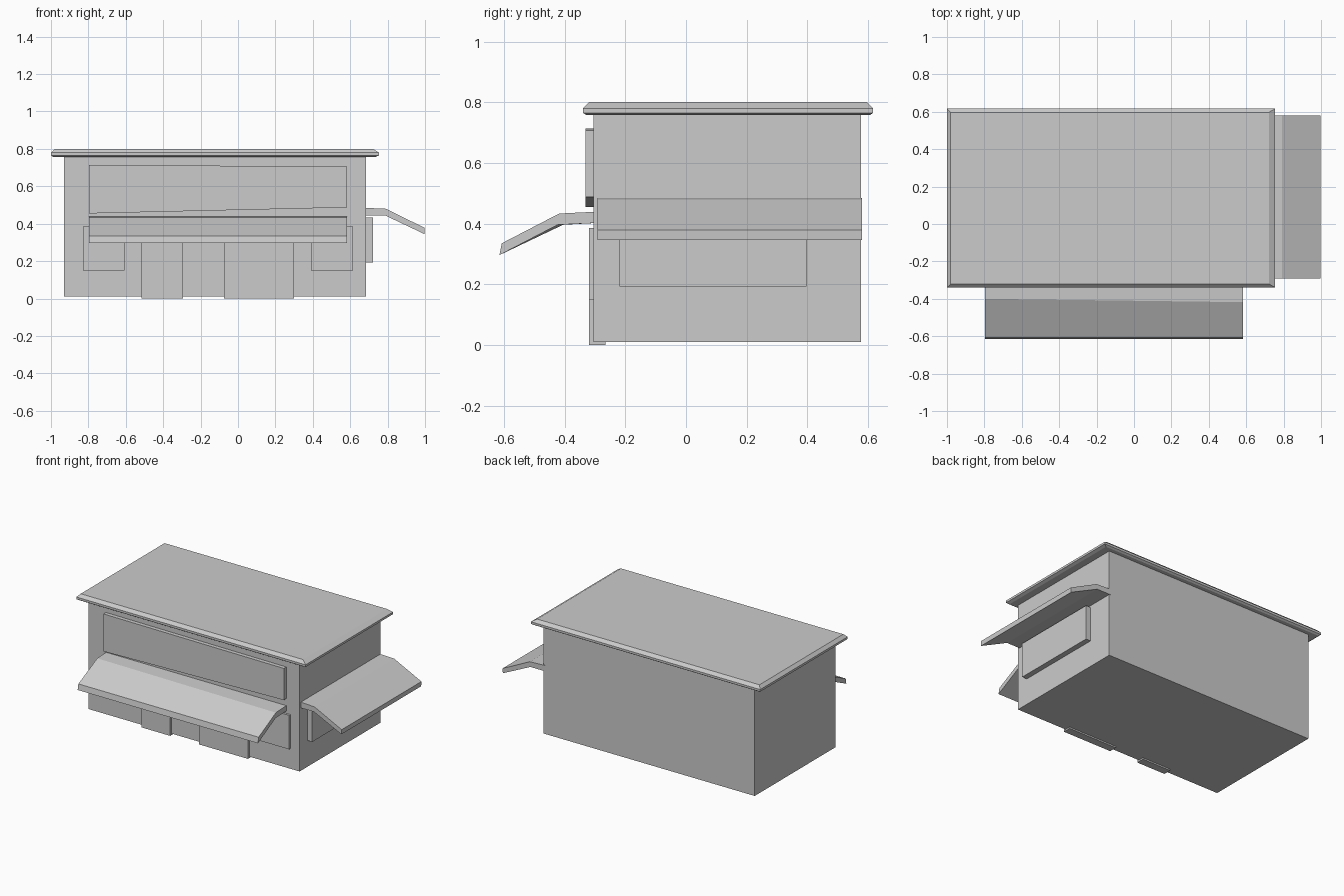
import bpy, bmesh
from mathutils import Vector

cube = bpy.data.objects.get("Cube")
if cube:
    bpy.data.objects.remove(cube, do_unlink=True)

grey = bpy.data.materials.new("plain grey")
grey.use_nodes = True
colour = (0.6, 0.6, 0.6, 1)
grey.diffuse_color = colour
grey.node_tree.nodes["Principled BSDF"].inputs["Base Color"].default_value = colour


def loft(name, rings):
    """Join matching rings of points with quads and cap both ends."""
    bm = bmesh.new()
    loops = [[bm.verts.new(Vector(p)) for p in ring] for ring in rings]
    for a, b in zip(loops, loops[1:]):
        for i in range(len(a)):
            j = (i + 1) % len(a)
            bm.faces.new((a[i], a[j], b[j], b[i]))
    bm.faces.new(loops[0])
    bm.faces.new(loops[-1])
    bmesh.ops.recalc_face_normals(bm, faces=bm.faces)
    mesh = bpy.data.meshes.new(name)
    bm.to_mesh(mesh)
    bm.free()
    mesh.materials.append(grey)
    obj = bpy.data.objects.new(name, mesh)
    bpy.context.collection.objects.link(obj)
    return obj


def rect(x0, x1, y0, y1, z):
    return [(x0, y0, z), (x1, y0, z), (x1, y1, z), (x0, y1, z)]


def box(name, x0, x1, y0, y1, z0, z1):
    return loft(name, [rect(x0, x1, y0, y1, z) for z in (z0, z1)])


# Main building
WEST, EAST, FRONT, BACK = -0.93, 0.685, -0.305, 0.577
box("building", WEST, EAST, FRONT, BACK, 0.01, 0.765)

# Overhanging roof slab with bevelled rim
roof = []
for inset, z in ((0.012, 0.757), (0, 0.765), (0, 0.78), (0.02, 0.8)):
    roof.append(rect(-1 + inset, 0.755 - inset * 1.7, -0.34 + inset, 0.617 - inset, z))
loft("roof", roof)

# Slightly uneven sign board above the front awning
sign = [(-0.797, 0.455), (0.583, 0.487), (0.583, 0.706), (-0.797, 0.714)]
loft("sign_board", [[(x, y, z) for x, z in sign] for y in (-0.332, FRONT + 0.01)])

# Front awning, its fold running a little askew
def front_profile(x, fold):
    section = [(FRONT + 0.01, 0.439), (fold, 0.433), (-0.607, 0.335),
               (-0.615, 0.296), (fold - 0.005, 0.396), (FRONT + 0.01, 0.402)]
    return [(x, y, z) for y, z in section]


loft("front_awning", [front_profile(-0.797, -0.4), front_profile(0.583, -0.418)])

# Side awning
side = [(EAST - 0.01, 0.485), (0.79, 0.48), (0.998, 0.378),
        (0.996, 0.345), (0.785, 0.445), (EAST - 0.01, 0.445)]
loft("side_awning", [[(x, y, z) for x, z in side] for y in (-0.292, 0.58)])

# Raised windows and doors
for name, x0, x1, z0, deep in (("right_window", -0.83, -0.608, 0.15, 0.01),
                               ("left_window", 0.39, 0.615, 0.15, 0.01),
                               ("narrow_door", -0.515, -0.295, 0, 0.04),
                               ("wide_door", -0.075, 0.3, 0, 0.04)):
    box(name, x0, x1, -0.32, FRONT + deep, z0, 0.385)
box("side_window", EAST - 0.01, 0.722, -0.22, 0.397, 0.192, 0.432)
